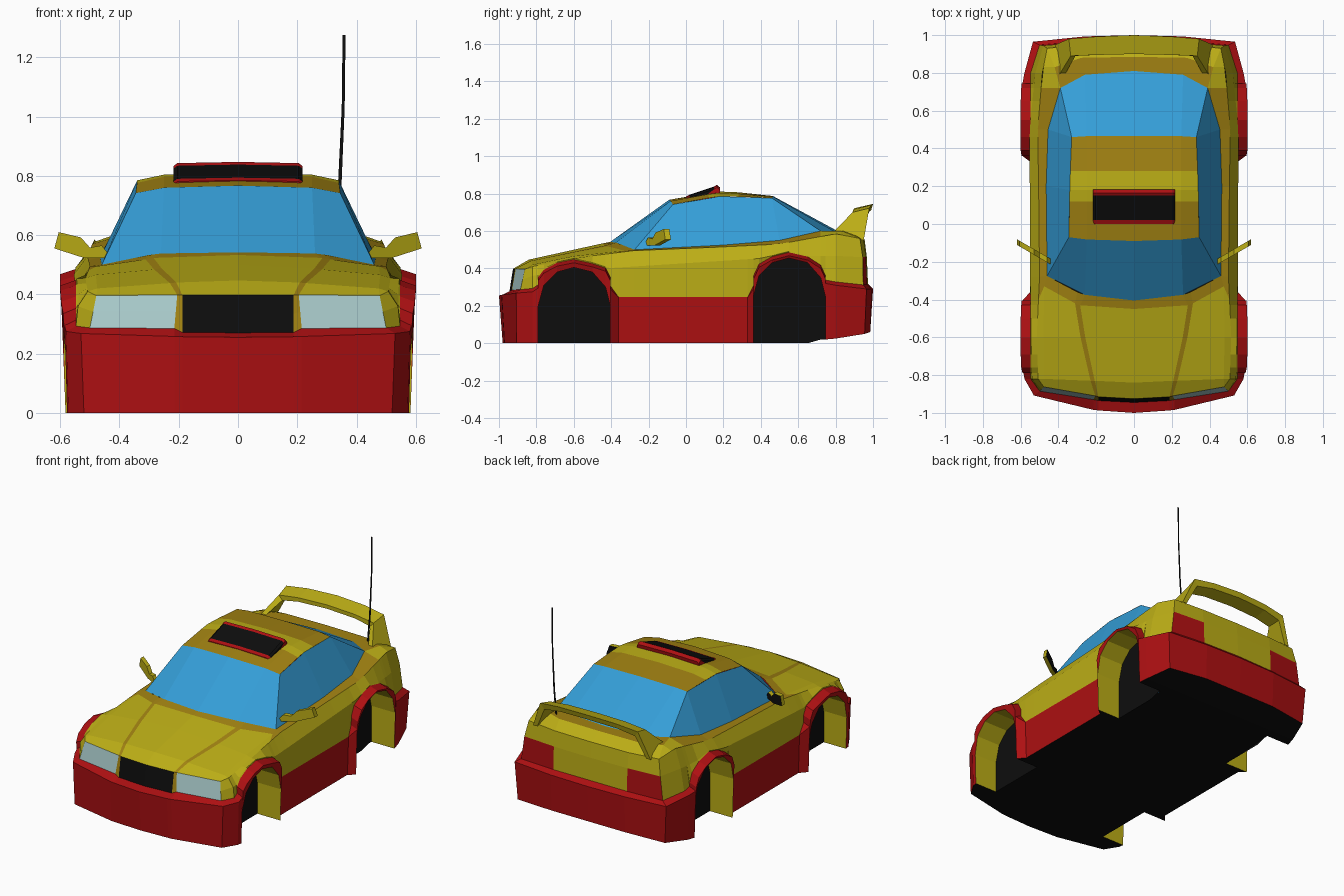
import bpy, bmesh
from mathutils import Vector

if "Cube" in bpy.data.objects:
    bpy.data.objects.remove(bpy.data.objects["Cube"])

COLOURS = {
    "yellow_paint": (0.50, 0.42, 0.008), "gold_trim": (0.36, 0.225, 0.006),
    "red_trim": (0.42, 0.005, 0.006), "blue_glass": (0.035, 0.34, 0.68),
    "lamp_glass": (0.40, 0.60, 0.60), "black": (0.004, 0.004, 0.004),
}
MATS = []
for n, c in COLOURS.items():
    m = bpy.data.materials.new(n)
    m.diffuse_color = (*c, 1)
    m.use_nodes = True
    m.node_tree.nodes["Principled BSDF"].inputs["Base Color"].default_value = m.diffuse_color
    MATS.append(m)
YELLOW, GOLD, RED, GLASS, LAMP, BLACK = range(6)


def sheet(name, rows, mat, ref=(0, 0, 0.2), sign=1, mirror=True, wrap=False):
    """Quad sheet through rows of points; mat is an index or a rule (row, column)."""
    bm = bmesh.new()
    v = [[bm.verts.new(p) for p in r] for r in rows]
    n = len(rows[0])
    for i in range(len(rows) - 1):
        for j in range(n if wrap else n - 1):
            k = (j + 1) % n
            f = bm.faces.new((v[i][j], v[i + 1][j], v[i + 1][k], v[i][k]))
            f.material_index = mat(i, j) if callable(mat) else mat
    return finish(name, bm, ref, sign, mirror)


def finish(name, bm, ref, sign, mirror):
    bmesh.ops.remove_doubles(bm, verts=bm.verts, dist=0.0005)
    bmesh.ops.recalc_face_normals(bm, faces=bm.faces)
    ref = Vector(ref)
    out = sum(f.normal.dot(f.calc_center_median() - ref) * f.calc_area() for f in bm.faces)
    if out * sign < 0:
        bmesh.ops.reverse_faces(bm, faces=bm.faces)
    me = bpy.data.meshes.new(name)
    bm.to_mesh(me)
    bm.free()
    for m in MATS:
        me.materials.append(m)
    ob = bpy.data.objects.new(name, me)
    bpy.context.collection.objects.link(ob)
    if mirror:
        ob.modifiers.new("mirror", 'MIRROR')
    return ob


def lerp(knots, y):
    """Piecewise linear lookup in (y, a, b) knots."""
    if y <= knots[0][0]:
        return knots[0][1:]
    for p, q in zip(knots, knots[1:]):
        if y <= q[0]:
            t = (y - p[0]) / (q[0] - p[0])
            return tuple(a + (b - a) * t for a, b in zip(p[1:], q[1:]))
    return knots[-1][1:]


SHOULDER = [(-.82, .507, .41), (-.6, .515, .455), (-.28, .50, .495), (.2, .505, .515),
            (.5, .51, .53), (.8, .485, .585), (.93, .46, .56)]
CREASE = [(-.82, .54, .36), (-.6, .545, .39), (-.28, .55, .41), (.5, .553, .46), (.93, .51, .47)]


def sh(y):
    x, z = lerp(SHOULDER, y)
    return (x, y, z)


# side stations: y, lower edge height, flare width, flare height
SIDE = [(-.82, 0, .58, .275), (-.79, 0, .585, .295), (-.79, .2, .59, .335), (-.76, .31, .597, .375),
        (-.69, .38, .60, .412), (-.6, .405, .60, .43), (-.5, .38, .60, .408), (-.43, .30, .597, .385),
        (-.405, .2, .595, .335), (-.405, 0, .59, .29), (-.36, 0, .55, .245),
        (-.28, 0, .55, .245), (.2, 0, .55, .245), (.33, 0, .55, .245),
        (.36, 0, .59, .29), (.36, .25, .595, .34), (.39, .36, .60, .405), (.46, .43, .60, .445),
        (.55, .455, .60, .468), (.65, .43, .60, .445), (.72, .35, .597, .40), (.745, .25, .595, .345),
        (.745, .02, .59, .32), (.8, .025, .58, .31)]


def side_column(y, zb, xf, zf):
    xc, zc = lerp(CREASE, y)
    flare = xf > .56
    lip = zf + (.018 if flare else .001)
    return [(xf - .008, y, zb), (xf, y, zf), (.547 if flare else xf, y, lip),
            (xc, y, max(zc, lip + .005)), sh(y)]


def nose_column(x0, y0, x1, y1, z1, x2, y2, z2, x3, y3, z3):
    return [(x0, y0, 0), (x1, y1, z1), (x2, y2, z2),
            ((x2 + x3) / 2, (y2 + y3) / 2, (z2 + z3) / 2), (x3, y3, z3)]


NOSE = [nose_column(0, -.98, 0, -1, .255, 0, -.945, .27, 0, -.925, .398),
        nose_column(.188, -.972, .188, -.987, .257, .188, -.935, .272, .188, -.915, .398),
        nose_column(.215, -.97, .215, -.984, .258, .215, -.93, .285, .205, -.91, .398),
        nose_column(.52, -.905, .53, -.908, .268, .50, -.885, .287, .478, -.862, .396)]
TAIL = [[(.52, .955, .05), (.535, .965, .29), (.50, .948, .312), (.48, .945, .46), (.46, .93, .56)],
        [(.26, .985, .06), (.26, .993, .29), (.26, .968, .315), (.26, .962, .46), (.26, .95, .555)],
        [(0, .985, .06), (0, 1, .29), (0, .973, .318), (0, .967, .46), (0, .955, .555)]]
columns = NOSE + [side_column(*s) for s in SIDE] + TAIL
first_tail = len(columns) - 3


def side_paint(i, j):
    if j < 2:
        return RED
    if i < 3:
        return (BLACK, GOLD, LAMP)[i]
    return RED if i == first_tail and j == 2 else YELLOW


sheet("body_sides", columns, side_paint)

# wheel wells: lining round each arch and a dark inner wall
IN = .42
for name, a, b in (("front_wheel_well", 1, 10), ("rear_wheel_well", 14, 23)):
    arch = [(xf - .008, y, zb) for y, zb, xf, zf in SIDE[a:b]]
    yc = (arch[0][1] + arch[-1][1]) / 2
    sheet(name + "_lining", [[p, (IN, p[1], p[2])] for p in arch], YELLOW, (.5, yc, .15), -1)
    sheet(name + "_wall", [[(IN, y, z), (IN, y, 0 if y < 0.7 else .02)] for x, y, z in arch], BLACK)

# floor, notched at the wheel wells
floor = []
for i, c in enumerate(columns):
    x, y, z = c[0]
    if z > .1:
        continue
    s = i - len(NOSE)
    well = s in (1, 9, 14, 22)
    edge = [(0, y, z), (x, y, z)]
    inner = [(0, y, z), (IN, y, z)]
    if well:
        floor += [edge, inner] if s in (1, 14) else [inner, edge]
    elif y < .98 or x > 0:
        floor.append(edge)
floor[0] = [(0, -.98, 0), (0, -.98, 0)]
sheet("floor", floor, BLACK)

# hood with two trim stripes and a cowl strip
hood = [[c[4] for c in NOSE] + [NOSE[3][4]],
        [(0, -.84, .447), (.208, -.83, .44), (.23, -.83, .438), (.475, -.82, .42), sh(-.82)],
        [(0, -.6, .50), (.258, -.6, .488), (.283, -.6, .484), (.48, -.6, .466), sh(-.6)],
        [(0, -.45, .533), (.285, -.43, .523), (.312, -.42, .518), (.475, -.33, .495), sh(-.4)],
        [(0, -.405, .542), (.26, -.375, .538), (.30, -.36, .533), (.46, -.275, .50), sh(-.28)]]
sheet("hood", hood, lambda i, j: GOLD if j == 1 or (i == 3 and j < 4) else YELLOW)

# trim band below the side windows, running back to the rear corner
band = [(.46, -.275, .50), (.465, .2, .525), (.455, .5, .55), (.39, .72, .60), (.42, .83, .60), (.46, .93, .56)]
sheet("window_sill_band", [[p, sh(y)] for p, y in zip(band, (-.28, .2, .5, .72, .83, .93))],
      lambda i, j: GOLD if i < 3 else YELLOW)

# trunk lid
trunk = [[(0, .81, .60), (.26, .79, .60), band[3]], [(0, .885, .60), (.28, .88, .60), band[4]],
         [TAIL[2][4], TAIL[1][4], TAIL[0][4]]]
sheet("trunk_lid", trunk, lambda i, j: GOLD if i == 0 else YELLOW)

# roof
roof = [[(0, -.09, .767), (.25, -.082, .76), (.345, -.07, .742)],
        [(0, .12, .803), (.25, .12, .797), (.341, .12, .776)],
        [(0, .18, .811), (.25, .18, .804), (.34, .18, .785)],
        [(0, .28, .807), (.25, .28, .80), (.337, .28, .783)],
        [(0, .465, .787), (.25, .465, .784), (.33, .46, .776)]]
sheet("roof", roof, lambda i, j: YELLOW if i in (1, 2) else GOLD)

# windows wrapped round the cabin, lower edge to roof edge
top = [r for r in roof[0]] + [roof[2][2], roof[4][2], roof[4][2], roof[4][1], roof[4][0]]
base = [hood[4][0], hood[4][1], hood[4][3], band[1], band[2], band[3], trunk[0][1], trunk[0][0]]
sheet("windows", [[a, b] for a, b in zip(base, top)], GLASS)

# roof scoop
prof = [(0, .75), (0, .785), (.02, .794), (.15, .838), (.165, .847), (.183, .832), (.175, .78), (0, .75)]
sheet("roof_scoop", [[(0, y, z), (.205, y, z - .004), (.218, y, z - .014), (.218, .1, .785)] for y, z in prof],
      lambda i, j: BLACK if (i == 2 or (j == 2 and i < 4)) else RED, ref=(0, .1, .79))

# rear wing: arched blade turning down into the end plates
wing = [[(0, .90, .722), (0, 1, .745), (0, .99, .712), (0, .90, .697)],
        [(.2, .895, .716), (.2, .992, .739), (.2, .982, .706), (.2, .895, .691)],
        [(.335, .89, .70), (.345, .98, .722), (.32, .972, .685), (.31, .89, .672)],
        [(.405, .775, .58), (.415, .95, .55), (.385, .95, .55), (.375, .775, .58)]]
sheet("rear_wing", wing, YELLOW, ref=(.15, .92, .66), wrap=True)

# door mirrors with dark backs
outline = [(.44, .54), (.46, .565), (.50, .558), (.53, .592), (.605, .61), (.62, .555), (.52, .523), (.45, .522)]
bm = bmesh.new()
front, back = ([bm.verts.new((x, -.215 + (x - .44) * .58 + d, z)) for x, z in outline] for d in (0, .03))
bm.faces.new(front)
bm.faces.new(back).material_index = BLACK
for i in range(len(outline)):
    k = (i + 1) % len(outline)
    bm.faces.new((front[i], front[k], back[k], back[i]))
finish("door_mirrors", bm, (.53, -.15, .56), 1, True)

# aerial: a thin flat ribbon
ribbon = [(.328, .59, .006), (.343, .76, .006), (.355, 1.03, .005), (.358, 1.275, .005)]
sheet("aerial", [[(x - w, .84, z), (x + w, .84, z)] for x, z, w in ribbon], BLACK, ref=(0, 2, 1), mirror=False)
